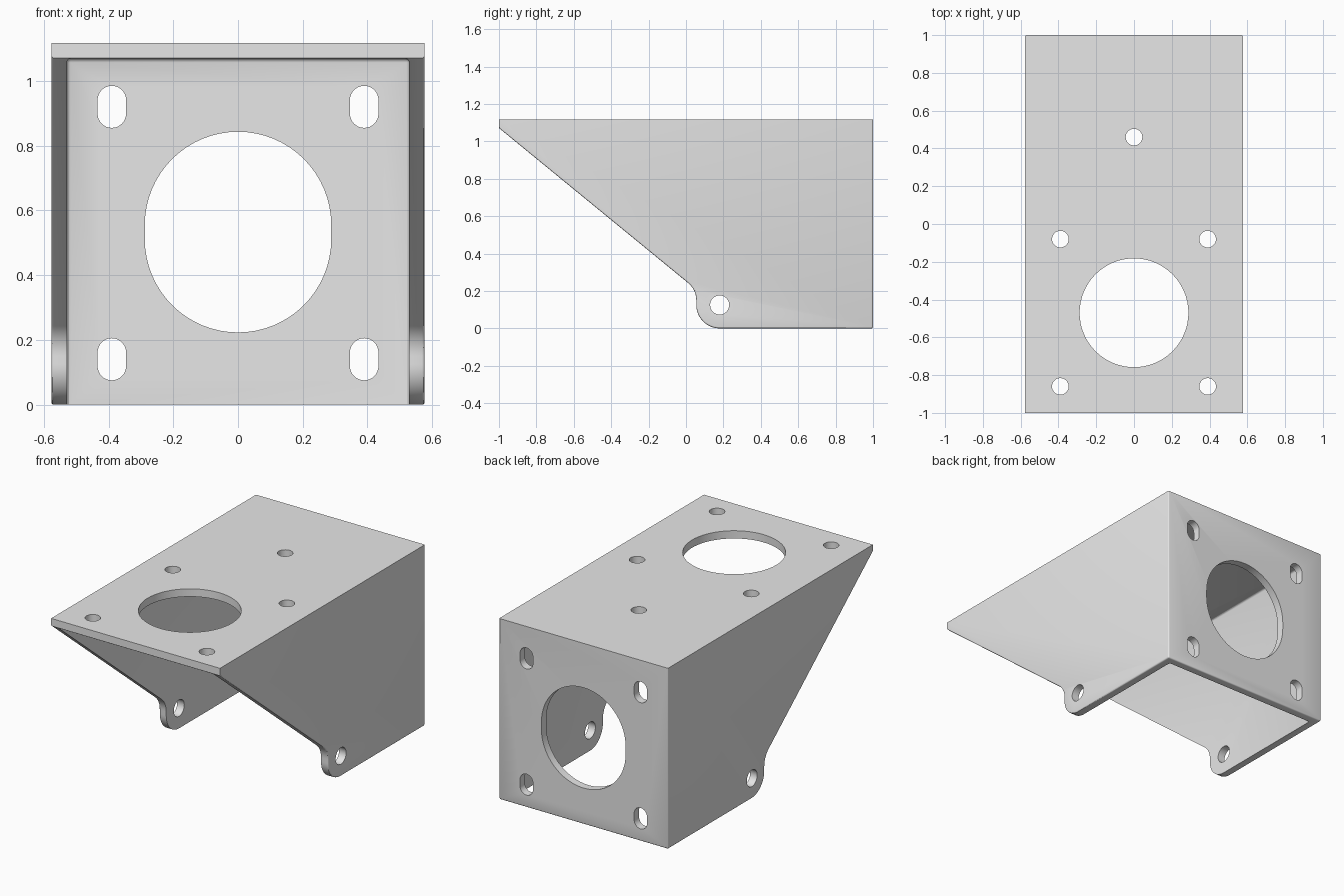
import bpy, bmesh
from math import sin, cos, pi, atan2
from mathutils import Vector, Matrix

cube = bpy.data.objects.get("Cube")
if cube:
    bpy.data.objects.remove(cube, do_unlink=True)

W, H, T = 0.577, 1.117, 0.048      # half width, height, sheet thickness
EDGE = 0.008                       # rounding of outer edges
LUG_Y, LUG_R = 0.18, 0.125         # hinge lug centre and radius
FILLET = 0.12                      # concave curve above the lug

metal = bpy.data.materials.new("grey_metal")
metal.use_nodes = True
metal.diffuse_color = (0.8, 0.8, 0.8, 1)
metal.node_tree.nodes["Principled BSDF"].inputs["Base Color"].default_value = (0.8, 0.8, 0.8, 1)


def add_object(name, bm):
    bmesh.ops.recalc_face_normals(bm, faces=bm.faces)
    mesh = bpy.data.meshes.new(name)
    bm.to_mesh(mesh)
    bm.free()
    obj = bpy.data.objects.new(name, mesh)
    bpy.context.collection.objects.link(obj)
    obj.data.materials.append(metal)
    return obj


def prism(points, half_depth):
    """Extrude a closed outline drawn in the YZ plane along x."""
    bm = bmesh.new()
    face = bm.faces.new([bm.verts.new((-half_depth, y, z)) for y, z in points])
    new = bmesh.ops.extrude_face_region(bm, geom=[face])["geom"]
    bmesh.ops.translate(bm, vec=(2 * half_depth, 0, 0),
                        verts=[v for v in new if isinstance(v, bmesh.types.BMVert)])
    return bm


def arc(cy, cz, r, start, end, steps):
    return [(cy + r * cos(start + (end - start) * i / steps),
             cz + r * sin(start + (end - start) * i / steps)) for i in range(steps + 1)]


def cut(target, cutter):
    cutter.hide_render = True
    mod = target.modifiers.new("cut", 'BOOLEAN')
    mod.operation, mod.solver, mod.object = 'DIFFERENCE', 'EXACT', cutter
    bpy.context.view_layer.objects.active = target
    bpy.ops.object.modifier_apply(modifier=mod.name)
    bpy.data.objects.remove(cutter, do_unlink=True)


def hole(target, location, r, axis, depth, stretch=0.0):
    """Cut a round hole along an axis, optionally stretched to an upright slot."""
    steps = 32 if r > 0.1 else 16
    pts = arc(0, stretch, r, 0, pi, steps) + arc(0, -stretch, r, pi, 2 * pi, steps)
    if stretch == 0:
        pts = arc(0, 0, r, 0, 2 * pi, 2 * steps)[:-1]
    bm = prism(pts, depth)
    turn = {'X': Matrix(), 'Y': Matrix.Rotation(pi / 2, 4, 'Z'),
            'Z': Matrix.Rotation(pi / 2, 4, 'Y')}[axis]
    bmesh.ops.transform(bm, matrix=Matrix.Translation(location) @ turn, verts=bm.verts)
    cut(target, add_object("hole_cutter", bm))


# Outer shell: side outline with sloped front, fillet and hinge lug
front_z = H - T + 0.002
slope = atan2(1.01, front_z - 0.243)
outline = [(-1, H), (-1, front_z)]
outline += arc(LUG_Y - LUG_R - FILLET, 0.15, FILLET, slope, 0, 8)
outline += arc(LUG_Y, LUG_R, LUG_R, pi, 1.5 * pi, 14)
outline += [(1, 0), (1, H)]
bm = prism(outline, W)


def is_rounded(e):
    a, b = (v.co for v in e.verts)
    side = abs(a.x - b.x) < 1e-5
    top = a.z > H - 0.001 and b.z > H - 0.001
    nose = a.y < -0.99 and b.y < -0.99
    back_bottom = min(a.y, b.y) > 0.99 and max(a.z, b.z) < 0.01
    return back_bottom or (side and not top and not nose)


bmesh.ops.bevel(bm, geom=[e for e in bm.edges if is_rounded(e)], offset=EDGE,
                segments=3, profile=0.5, affect='EDGES')
bracket = add_object("mounting_bracket", bm)

# Hollow inside, open to the front and below, with small inner fillets
bm = bmesh.new()
bmesh.ops.create_cube(bm, size=1)
low, high = Vector((T - W, -1.5, -0.5)), Vector((W - T, 1 - T, H - T))
bmesh.ops.scale(bm, vec=high - low, verts=bm.verts)
bmesh.ops.translate(bm, vec=(low + high) / 2, verts=bm.verts)
bmesh.ops.bevel(bm, geom=list(bm.edges), offset=0.012, segments=3, profile=0.5, affect='EDGES')
cut(bracket, add_object("inner_cutter", bm))

# Top plate holes
hole(bracket, (0, -0.47, H), 0.288, 'Z', 0.15)
for x, y in [(-0.39, -0.08), (0.39, -0.08), (-0.39, -0.86), (0.39, -0.86), (0, 0.46)]:
    hole(bracket, (x, y, H), 0.044, 'Z', 0.15)

# Back plate slots
hole(bracket, (0, 1, 0.533), 0.288, 'Y', 0.15, 0.022)
for x in (-0.39, 0.39):
    for z in (0.14, 0.92):
        hole(bracket, (x, 1, z), 0.044, 'Y', 0.15, 0.021)

# Hinge pin holes through both side plates
hole(bracket, (0, LUG_Y, LUG_R), 0.051, 'X', 0.8)

bpy.ops.object.select_all(action='DESELECT')
bracket.select_set(True)
bpy.context.view_layer.objects.active = bracket
bpy.ops.object.shade_smooth_by_angle(angle=pi / 6)
